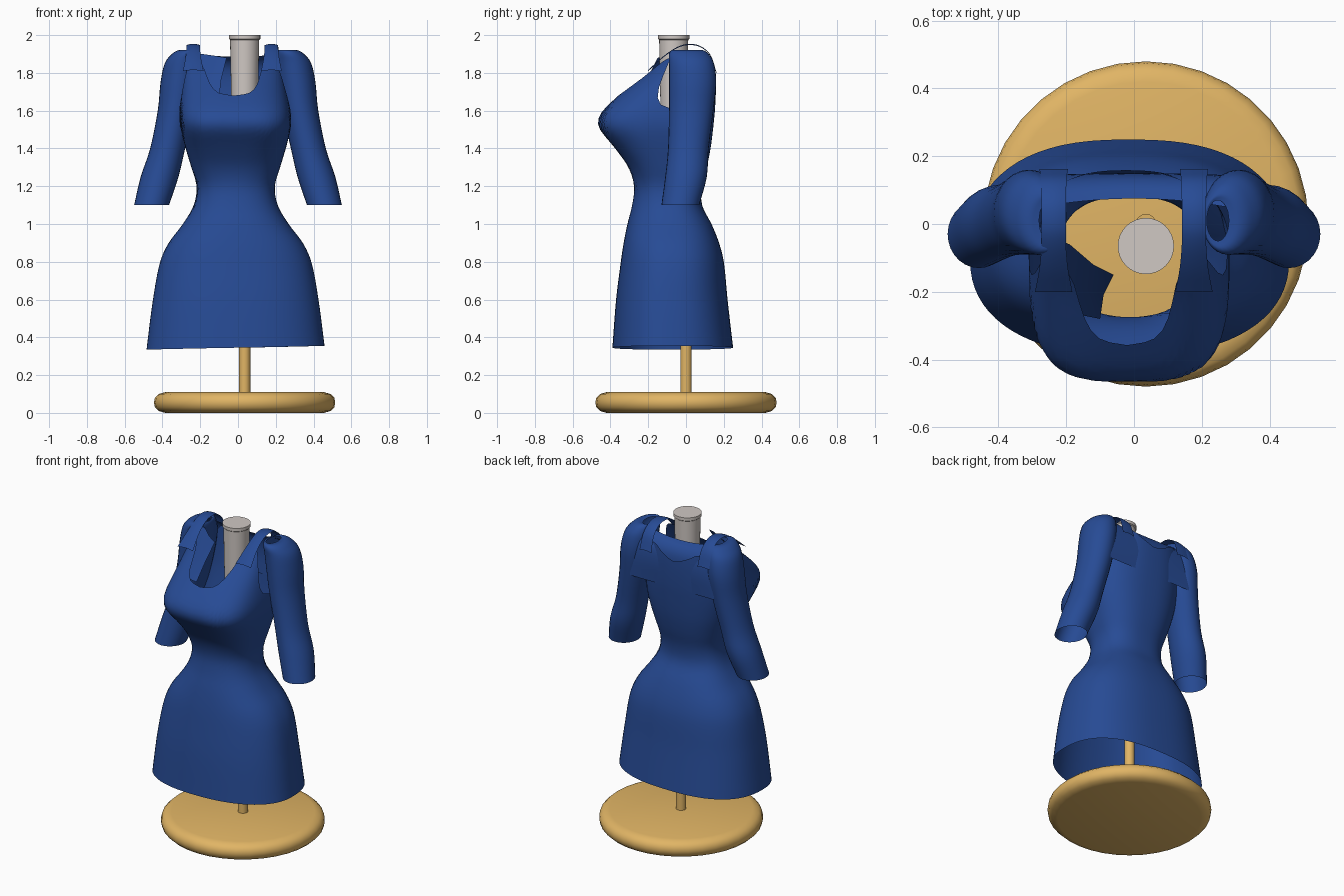
import bpy, bmesh, math

if "Cube" in bpy.data.objects:
    bpy.data.objects.remove(bpy.data.objects["Cube"])


def material(name, rgb):
    m = bpy.data.materials.new(name)
    m.diffuse_color = (*rgb, 1)
    m.use_nodes = True
    m.node_tree.nodes["Principled BSDF"].inputs["Base Color"].default_value = m.diffuse_color
    return m


BLUE = material("blue_cloth", (0.02, 0.07, 0.3))
WOOD = material("pale_wood", (0.75, 0.46, 0.13))
CAP = material("neck_grey", (0.63, 0.58, 0.55))


def finish(name, bm, mat, angle=40):
    bmesh.ops.remove_doubles(bm, verts=bm.verts, dist=1e-5)
    bmesh.ops.recalc_face_normals(bm, faces=bm.faces)
    me = bpy.data.meshes.new(name)
    bm.to_mesh(me)
    bm.free()
    ob = bpy.data.objects.new(name, me)
    bpy.context.collection.objects.link(ob)
    me.materials.append(mat)
    bpy.ops.object.select_all(action='DESELECT')
    ob.select_set(True)
    bpy.context.view_layer.objects.active = ob
    bpy.ops.object.shade_smooth_by_angle(angle=math.radians(angle))
    return ob


def grid(name, rows, mat, closed=False, angle=40):
    """Skin a list of equally long point rows."""
    bm = bmesh.new()
    vs = [[bm.verts.new(p) for p in row] for row in rows]
    n = len(rows[0])
    for a, b in zip(vs, vs[1:]):
        for i in range(n if closed else n - 1):
            j = (i + 1) % n
            bm.faces.new((a[i], a[j], b[j], b[i]))
    return finish(name, bm, mat, angle)


def lathe(name, profile, cx, cy, mat, sides=32):
    bm = bmesh.new()
    vs = [bm.verts.new((cx + r, cy, z)) for r, z in profile]
    es = [bm.edges.new(p) for p in zip(vs, vs[1:])]
    bmesh.ops.spin(bm, geom=vs + es, cent=(cx, cy, 0), axis=(0, 0, 1),
                   angle=2 * math.pi, steps=sides)
    return finish(name, bm, mat)


def sample(table, x):
    """Smooth (cubic) lookup of a table whose first column is the key."""
    x = min(max(x, table[0][0]), table[-1][0])
    i = 0
    while i < len(table) - 2 and x > table[i + 1][0]:
        i += 1

    def slope(k, c):
        a, b = table[max(k - 1, 0)], table[min(k + 1, len(table) - 1)]
        return (b[c] - a[c]) / (b[0] - a[0])
    p, q = table[i], table[i + 1]
    h = q[0] - p[0]
    t = (x - p[0]) / h
    return [(2*t**3 - 3*t*t + 1) * p[c] + (t**3 - 2*t*t + t) * h * slope(i, c)
            + (3*t*t - 2*t**3) * q[c] + (t**3 - t*t) * h * slope(i + 1, c)
            for c in range(1, len(p))]


def power(v, e):
    return math.copysign(abs(v) ** e, v)


# Stand: base, pole, neck
lathe("base", [(0, 0), (.42, 0), (.455, .01), (.475, .03), (.48, .055),
               (.475, .08), (.455, .1), (.42, .11), (0, .11)], .035, 0, WOOD, 36)
lathe("pole", [(0, .1), (.03, .1), (.03, 1.55), (0, 1.55)], .035, 0, WOOD, 16)
lathe("neck", [(0, 1.5), (.068, 1.5), (.077, 1.975), (.083, 1.98), (.083, 2), (0, 2)],
      .035, -.065, CAP)

# Dress: cross-sections (z, half width, front y, back y, centre y, front roundness)
SECTIONS = [
    (.34, .472, -.39, .25, -.10, 2.3), (.6, .438, -.37, .22, -.10, 2.3),
    (.8, .4, -.345, .2, -.09, 2.3), (.9, .355, -.33, .175, -.09, 2.3),
    (1.0, .28, -.31, .135, -.09, 2.3), (1.1, .222, -.285, .085, -.09, 2.3),
    (1.2, .207, -.275, .085, -.09, 2.3), (1.3, .235, -.305, .11, -.09, 2.5),
    (1.4, .265, -.375, .13, -.08, 2.9), (1.5, .29, -.455, .143, -.08, 3.4),
    (1.55, .296, -.465, .148, -.08, 3.4), (1.6, .294, -.44, .153, -.07, 3.2),
    (1.7, .28, -.335, .158, -.05, 2.8), (1.8, .265, -.215, .158, -.03, 2.5),
    (1.88, .255, -.13, .15, 0, 2.5)]
# Height of the top edge by angle from the front: neckline, straps, armhole, back
TOPS = [(0, 1.68), (12, 1.70), (22, 1.75), (32, 1.83), (45, 1.87), (58, 1.87),
        (68, 1.8), (80, 1.67), (92, 1.6), (110, 1.6), (124, 1.72), (136, 1.83),
        (150, 1.85), (163, 1.82), (180, 1.78)]
COLS, ROWS = 72, 44
rows = []
for r in range(ROWS + 1):
    row = []
    for c in range(COLS):
        a = 2 * math.pi * c / COLS
        deg = math.degrees(a)
        top = sample(TOPS, min(deg, 360 - deg))[0]
        low = .345 + .01 * math.sin(a)
        z = low + (top - low) * r / ROWS
        hw, yf, yb, yc, nf = sample(SECTIONS, z)
        e = 2 / (nf if math.cos(a) > 0 else 2.5)
        depth = yc - yf if math.cos(a) > 0 else yb - yc
        shift = -.012 - .018 * max(0, (z - 1.5) / .4)
        row.append((shift + hw * power(math.sin(a), e),
                    yc - depth * power(math.cos(a), e), z))
    rows.append(row)
grid("dress", rows, BLUE, closed=True, angle=60)

# Shoulder straps: (y, z, half width)
STRAP = [(0, -.2, 1.815, .055), (1, -.13, 1.88, .042), (2, -.06, 1.93, .036),
         (3, 0, 1.952, .036), (4, .07, 1.945, .036), (5, .13, 1.895, .038),
         (6, .162, 1.8, .042)]
for side, x in (("right", -.237), ("left", .177)):
    rows = []
    for k in range(25):
        y, z, w = sample(STRAP, k / 4)
        rows.append([(x + w * s, y, z - .006 * s * s) for s in (-1, -.5, 0, .5, 1)])
    grid(side + "_strap", rows, BLUE)

# Sleeves: (z, inner x, outer x, front y, back y)
SLEEVE = [(0, 1.10, .365, .55, -.13, .07), (1, 1.25, .315, .515, -.11, .11),
          (2, 1.4, .28, .465, -.095, .12), (3, 1.6, .235, .425, -.09, .145),
          (4, 1.75, .21, .41, -.09, .16), (5, 1.85, .2, .388, -.09, .148),
          (6, 1.9, .2, .35, -.09, .12), (7, 1.92, .205, .315, -.075, .09),
          (8, 1.918, .215, .28, -.05, .07)]
for side, s in (("right", -1), ("left", 1)):
    rows = []
    for k in range(33):
        z, xi, xo, yf, yb = sample(SLEEVE, k / 4)
        rows.append([(s * ((xi + xo) / 2 + (xo - xi) / 2 * math.cos(a)),
                      (yf + yb) / 2 + (yb - yf) / 2 * math.sin(a), z)
                     for a in (2 * math.pi * i / 28 for i in range(28))])
    grid(side + "_sleeve", rows, BLUE, closed=True, angle=60)

# Back yoke joining the two sleeves, with the higher back neckline
YOKE = [(0, .142, 1.6), (1, .15, 1.72), (2, .142, 1.81), (3, .115, 1.86), (4, .075, 1.885)]
rows = []
for k in range(17):
    y, z = sample(YOKE, k / 4)
    rows.append([(.3 * u, y - .03 * u * u * k / 16, z + .032 * u * u * k / 16)
                 for u in (i / 10 - 1 for i in range(21))])
grid("back_yoke", rows, BLUE, angle=60)

# Loose lapel flap inside the right front
grid("lapel", [[(-.24, -.04, 1.9), (-.19, -.06, 1.9), (-.12, -.12, 1.89), (-.06, -.15, 1.88)],
               [(-.25, -.12, 1.78), (-.2, -.15, 1.78), (-.14, -.19, 1.77), (-.09, -.21, 1.76)],
               [(-.25, -.2, 1.66), (-.2, -.24, 1.66), (-.15, -.27, 1.66), (-.1, -.28, 1.66)]],
     BLUE, angle=60)
